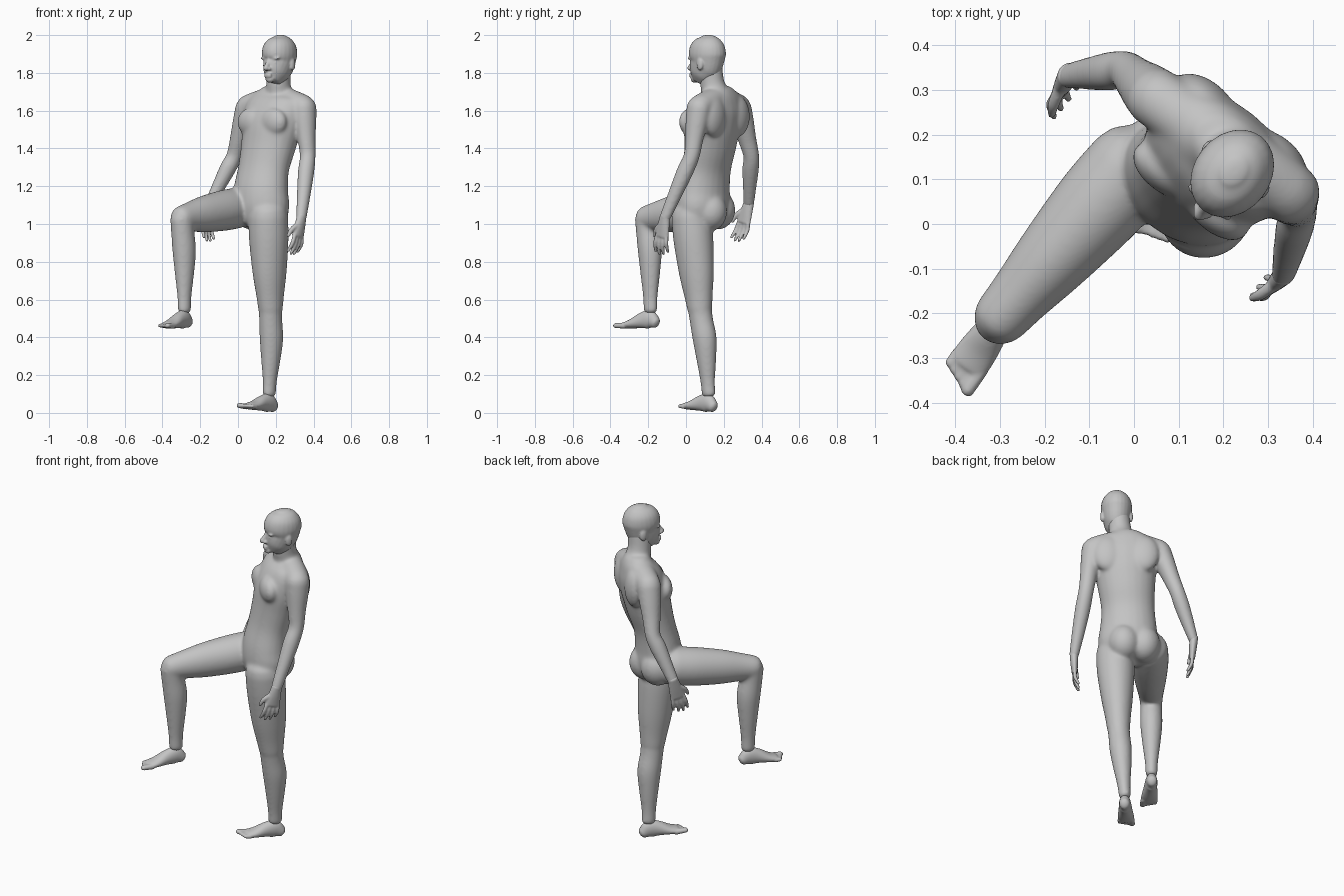
import bpy
import bmesh
import math
from mathutils import Vector, Matrix

if "Cube" in bpy.data.objects:
    bpy.data.objects.remove(bpy.data.objects["Cube"], do_unlink=True)

# Body axes: the figure faces FWD, its left is LEFT
FWD = Vector((-0.62, -0.785, 0)).normalized()
LEFT = Vector((-FWD.y, FWD.x, 0))
UP = Vector((0, 0, 1))
SIDES = (-1, 1)
SEG = 24

# Each skin is a set of overlapping volumes; the number is its softening
SOFTENING = {"body": 40, "head": 8, "left_hand": 4, "right_hand": 4,
             "left_foot": 6, "right_foot": 6}
skins = {name: bmesh.new() for name in SOFTENING}


def at(base, left, fwd, z):
    """Point offset from a base in body axes, at an absolute height."""
    p = Vector(base) + LEFT * left + FWD * fwd
    return Vector((p.x, p.y, z))


def ball(part, center, left, fwd, up):
    """Ellipsoid aligned to the body axes."""
    axes = Matrix((LEFT * left, -FWD * fwd, UP * up)).transposed().to_4x4()
    bmesh.ops.create_uvsphere(skins[part], u_segments=SEG, v_segments=12, radius=1,
                              matrix=Matrix.Translation(center) @ axes)


def spline(a, b, c, d, t):
    return b + (c - a) * (t / 2) + (a * 2 - b * 5 + c * 4 - d) * (t * t / 2) \
        + (b * 3 - a - c * 3 + d) * (t ** 3 / 2)


def tube(part, sections, side=LEFT, dome=1.0, steps=4):
    """Smooth closed tube through (center, side radius, other radius)."""
    bm = skins[part]
    keys = [Vector((*p, ra, rb)) for p, ra, rb in sections]
    keys = [keys[0]] + keys + [keys[-1]]
    rows = [spline(*keys[i:i + 4], s / steps)
            for i in range(len(keys) - 3) for s in range(steps)] + [keys[-1]]
    centers = [Vector(r[:3]) for r in rows]
    rings = []
    last = len(rows) - 1
    for i, r in enumerate(rows):
        tan = (centers[min(i + 1, last)] - centers[max(i - 1, 0)]).normalized()
        u = (side - tan * side.dot(tan)).normalized()
        ring = [(centers[i], tan, u, r[3], r[4])]
        if i in (0, last):
            sign = -1 if i == 0 else 1
            for deg in (25, 50, 75):
                a = math.radians(deg)
                c = centers[i] + tan * sign * dome * min(r[3], r[4]) * math.sin(a)
                ring.append((c, tan, u, r[3] * math.cos(a), r[4] * math.cos(a)))
            ring = ring[::sign]
        rings += ring
    loops = []
    for c, tan, u, ra, rb in rings:
        v = tan.cross(u)
        loops.append([bm.verts.new(c + u * ra * math.cos(k * math.tau / SEG)
                                   + v * rb * math.sin(k * math.tau / SEG))
                      for k in range(SEG)])
    for a, b in zip(loops, loops[1:]):
        for k in range(SEG):
            n = (k + 1) % SEG
            bm.faces.new((a[k], a[n], b[n], b[k]))
    bm.faces.new(loops[0][::-1])
    bm.faces.new(loops[-1])


def along(a, b, profile, bulge=Vector()):
    """Sections between two joints from (fraction, radius, radius, bulge)."""
    return [(a.lerp(b, t) + bulge * k, ra, rb) for t, ra, rb, k in profile]


# Torso: pelvis, waist, rib cage and shoulder girdle
tube("body", [(Vector((x, y, z)), w, d) for x, y, z, w, d in (
    (0.12, 0.09, 1.02, 0.145, 0.11),
    (0.122, 0.092, 1.09, 0.163, 0.127),
    (0.12, 0.095, 1.17, 0.158, 0.124),
    (0.135, 0.11, 1.29, 0.147, 0.114),
    (0.16, 0.128, 1.41, 0.157, 0.124),
    (0.18, 0.14, 1.52, 0.174, 0.13),
    (0.197, 0.16, 1.61, 0.185, 0.115),
    (0.207, 0.17, 1.665, 0.165, 0.09),
    (0.212, 0.17, 1.705, 0.1, 0.07))], dome=0.4)

# Trapezius and collar across the shoulders
tube("body", [(Vector(p), r, r + 0.006) for p, r in (
    ((0.055, 0.278, 1.625), 0.06), ((0.13, 0.225, 1.65), 0.063),
    ((0.21, 0.17, 1.668), 0.066),
    ((0.28, 0.125, 1.65), 0.063), ((0.345, 0.075, 1.625), 0.06))], side=UP)

# Chest and shoulder blade muscles
CHEST = (0.18, 0.14, 0)
for s in SIDES:
    ball("body", at(CHEST, s * 0.075, 0.085, 1.54), 0.085, 0.048, 0.075)
    ball("body", at(CHEST, s * 0.1, -0.09, 1.57), 0.085, 0.05, 0.11)

# Buttocks
ball("body", Vector((0.175, 0.122, 1.065)), 0.09, 0.1, 0.105)
ball("body", Vector((0.07, 0.168, 1.075)), 0.09, 0.096, 0.105)

# Neck
tube("body", [(Vector((0.22, 0.168, 1.66)), 0.08, 0.076),
              (Vector((0.214, 0.14, 1.74)), 0.064, 0.066),
              (Vector((0.22, 0.13, 1.84)), 0.06, 0.064)])

# Head
HEAD = (0.22, 0.113, 0)
tube("head", [(at(HEAD, 0, f, z), w, d) for f, z, w, d in (
    (0.052, 1.758, 0.035, 0.048),
    (0.035, 1.79, 0.061, 0.074),
    (0.018, 1.825, 0.072, 0.09),
    (0.003, 1.858, 0.079, 0.094),
    (0.0, 1.9, 0.086, 0.106),
    (-0.004, 1.945, 0.079, 0.096),
    (-0.006, 1.977, 0.057, 0.07),
    (-0.006, 1.993, 0.03, 0.038))], dome=0.25)

# Face: chin, lips, nose, brows, eyes and ears
ball("head", at(HEAD, 0, 0.083, 1.767), 0.026, 0.022, 0.02)
for z in (1.782, 1.794):
    ball("head", at(HEAD, 0, 0.101, z), 0.024, 0.012, 0.007)
tube("head", [(at(HEAD, 0, f, z), w, w) for f, z, w in (
    (0.087, 1.874, 0.011), (0.102, 1.85, 0.011), (0.117, 1.826, 0.015))])
for s in SIDES:
    ball("head", at(HEAD, s * 0.014, 0.105, 1.822), 0.011, 0.013, 0.009)
    ball("head", at(HEAD, s * 0.033, 0.081, 1.877), 0.03, 0.013, 0.009)
    ball("head", at(HEAD, s * 0.032, 0.078, 1.855), 0.015, 0.012, 0.008)
    ball("head", at(HEAD, s * 0.08, -0.012, 1.845), 0.01, 0.02, 0.033)


def arm(name, shoulder, elbow, wrist, tip, inward):
    """Arm with a relaxed hand; inward points toward the palm side."""
    a, b, c, d = (Vector(p) for p in (shoulder, elbow, wrist, tip))
    tube("body", along(a, b, ((0, 0.062, 0.068, 0), (0.3, 0.056, 0.062, 0),
                              (0.65, 0.047, 0.051, 0), (1, 0.042, 0.043, 0)))
         + along(b, c, ((0.25, 0.043, 0.046, 0), (0.6, 0.037, 0.039, 0),
                        (1, 0.027, 0.032, 0))))
    reach = d - c
    way = reach.normalized()
    spread = (FWD - way * FWD.dot(way)).normalized()
    palm = c + reach * 0.5
    tube(name, [(c - reach * 0.08, 0.024, 0.028), (c + reach * 0.22, 0.021, 0.037),
                (palm, 0.016, 0.043)], dome=0.6)
    # Fingers fan out and curl toward the palm
    for k, length in zip((-1.5, -0.5, 0.5, 1.5), (0.38, 0.47, 0.5, 0.45)):
        root = palm + spread * k * 0.021
        mid = root + reach * length * 0.5 + spread * k * 0.004
        end = root + reach * length + spread * k * 0.006 + inward * 0.018
        tube(name, [(root, 0.011, 0.011), (mid, 0.0105, 0.0105), (end, 0.008, 0.008)])
    # Thumb
    base = c + reach * 0.2 + spread * 0.02
    tube(name, [(base, 0.014, 0.016),
                (base + reach * 0.18 + spread * 0.032 + inward * 0.01, 0.013, 0.013),
                (base + reach * 0.36 + spread * 0.042 + inward * 0.018, 0.009, 0.009)])


arm("left_hand", (0.352, 0.068, 1.615), (0.369, 0.03, 1.36),
    (0.335, -0.113, 1.03), (0.302, -0.142, 0.84), -LEFT)
arm("right_hand", (0.05, 0.282, 1.615), (-0.02, 0.346, 1.36),
    (-0.148, 0.332, 1.11), (-0.17, 0.28, 0.91), LEFT)


def leg(name, hip, knee, ankle, heading, rise, inner):
    """Leg and foot; rise lifts the toes, inner is the big toe side."""
    a, b, c = (Vector(p) for p in (hip, knee, ankle))
    tube("body", along(a, b, ((0, 0.104, 0.108, 0), (0.25, 0.103, 0.108, 0),
                              (0.6, 0.087, 0.097, 0), (0.85, 0.071, 0.079, 0),
                              (1, 0.064, 0.068, 0))), dome=0.9)
    tube("body", along(b, c, ((0, 0.061, 0.065, 0), (0.15, 0.06, 0.064, 0.3),
                              (0.35, 0.061, 0.066, 1), (0.6, 0.05, 0.054, 0.7),
                              (0.85, 0.036, 0.041, 0.2), (1, 0.033, 0.04, 0)),
                       FWD * -0.012), dome=0.6)
    # Foot from heel to ball
    way = Vector((*heading, rise)).normalized()
    across = way.cross(UP).normalized() * inner
    sole = c - UP * 0.098
    tube(name, [(sole + way * f + UP * z, w, h) for f, z, w, h in (
        (-0.032, 0.034, 0.028, 0.032), (0.005, 0.05, 0.033, 0.05),
        (0.055, 0.044, 0.037, 0.042), (0.115, 0.027, 0.045, 0.026),
        (0.158, 0.019, 0.046, 0.018))], side=across, dome=0.7)
    # Toes, from big to little
    for k in range(5):
        root = sole + way * 0.148 + UP * 0.017 + across * (0.031 - k * 0.0165)
        size = 0.016 if k == 0 else 0.0125
        tube(name, [(root, size, size),
                    (root + way * (0.055 - k * 0.007), size, size * 0.85)],
             side=across)


leg("left_foot", (0.16, 0.028, 1.04), (0.172, 0.073, 0.55), (0.166, 0.12, 0.1),
    (-0.68, -0.74), 0.1, 1)
leg("right_foot", (-0.005, 0.125, 1.085), (-0.297, -0.208, 1.03),
    (-0.283, -0.188, 0.543), (-0.57, -0.82), 0, -1)

# Skin every part into a seamless soft surface
grey = bpy.data.materials.new("plain grey")
grey.use_nodes = True
color = (0.55, 0.55, 0.55, 1)
grey.diffuse_color = color
grey.node_tree.nodes["Principled BSDF"].inputs["Base Color"].default_value = color

for name, bm in skins.items():
    mesh = bpy.data.meshes.new(name)
    bm.to_mesh(mesh)
    bm.free()
    mesh.materials.append(grey)
    part = bpy.data.objects.new(name, mesh)
    bpy.context.collection.objects.link(part)
    skin = part.modifiers.new("skin", "REMESH")
    skin.mode = "VOXEL"
    skin.voxel_size = 0.006 if name == "body" else 0.005
    skin.use_smooth_shade = True
    soften = part.modifiers.new("soften", "SMOOTH")
    soften.factor = 0.5
    soften.iterations = SOFTENING[name]
